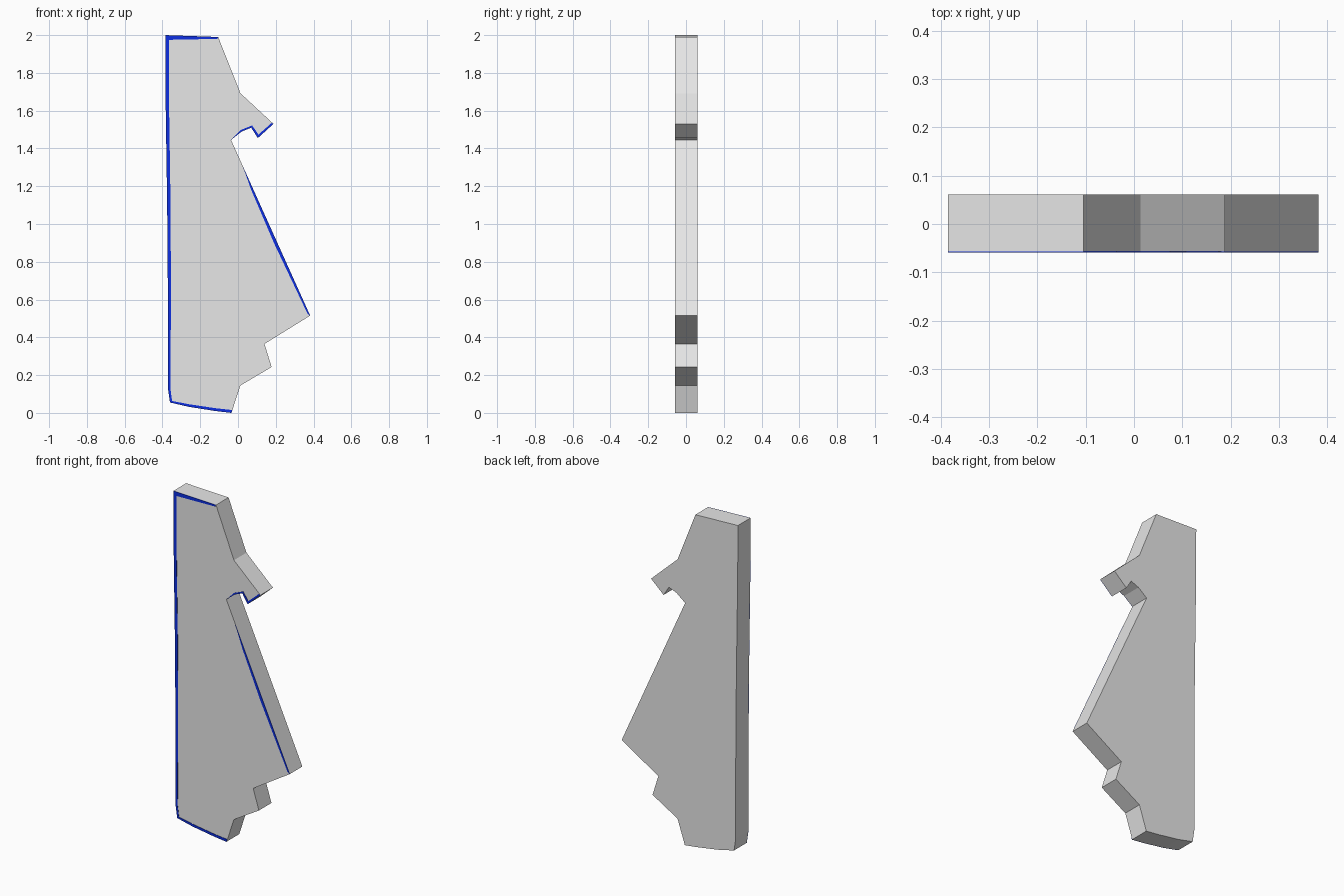
import bpy, bmesh

def material(name, color):
    m = bpy.data.materials.new(name)
    m.diffuse_color = (*color, 1)
    return m

GREY = material("light grey", (0.8, 0.8, 0.8))
BLUE = material("deep blue", (0.004, 0.028, 0.75))

def prism(name, pts, y0, y1, mat):
    """Extrude an xz outline from y0 to y1."""
    bm = bmesh.new()
    face = bm.faces.new([bm.verts.new((x, y0, z)) for x, z in pts])
    ext = bmesh.ops.extrude_face_region(bm, geom=[face])
    for v in ext["geom"]:
        if isinstance(v, bmesh.types.BMVert):
            v.co.y = y1
    bmesh.ops.recalc_face_normals(bm, faces=bm.faces)
    me = bpy.data.meshes.new(name)
    bm.to_mesh(me)
    bm.free()
    me.materials.append(mat)
    ob = bpy.data.objects.new(name, me)
    bpy.context.collection.objects.link(ob)
    return ob

FRONT, BACK = -0.057, 0.061

# Flat slab body
left = [(-0.36, 0.055), (-0.371, 0.13), (-0.371, 0.6), (-0.375, 1.1),
        (-0.384, 1.7), (-0.385, 2.0)]
right = [(-0.105, 1.99), (0.013, 1.692), (0.188, 1.53), (0.105, 1.455),
         (0.07, 1.51), (0.02, 1.49), (-0.037, 1.445), (0.382, 0.515),
         (0.14, 0.365), (0.178, 0.243), (0.013, 0.145), (-0.035, 0.0)]
bottom = [(-0.12, 0.01), (-0.26, 0.032)]
prism("slab_body", left + right + bottom, FRONT, BACK, GREY)

# Thin blue edge trims on the front
trims = {
    "left_trim": left + [(-0.366, 1.975), (-0.366, 1.7), (-0.357, 1.1),
                         (-0.355, 0.6), (-0.358, 0.13), (-0.349, 0.063)],
    "top_trim": [(-0.385, 2.0), (-0.105, 1.99), (-0.11, 1.98), (-0.366, 1.975)],
    "bottom_trim": [(-0.36, 0.055), (-0.26, 0.032), (-0.12, 0.01), (-0.035, 0.0),
                    (-0.031, 0.015), (-0.12, 0.025), (-0.26, 0.046), (-0.349, 0.063)],
    "diagonal_trim": [(0.023, 1.312), (0.382, 0.515), (0.368, 0.525),
                      (0.19, 0.9), (0.07, 1.18)],
    "hook_trim": [(-0.037, 1.445), (0.02, 1.49), (0.07, 1.51), (0.105, 1.455),
                  (0.188, 1.53), (0.178, 1.535), (0.108, 1.473), (0.075, 1.522),
                  (0.015, 1.498)],
}
for name, pts in trims.items():
    prism(name, pts, FRONT - 0.002, FRONT, BLUE)
